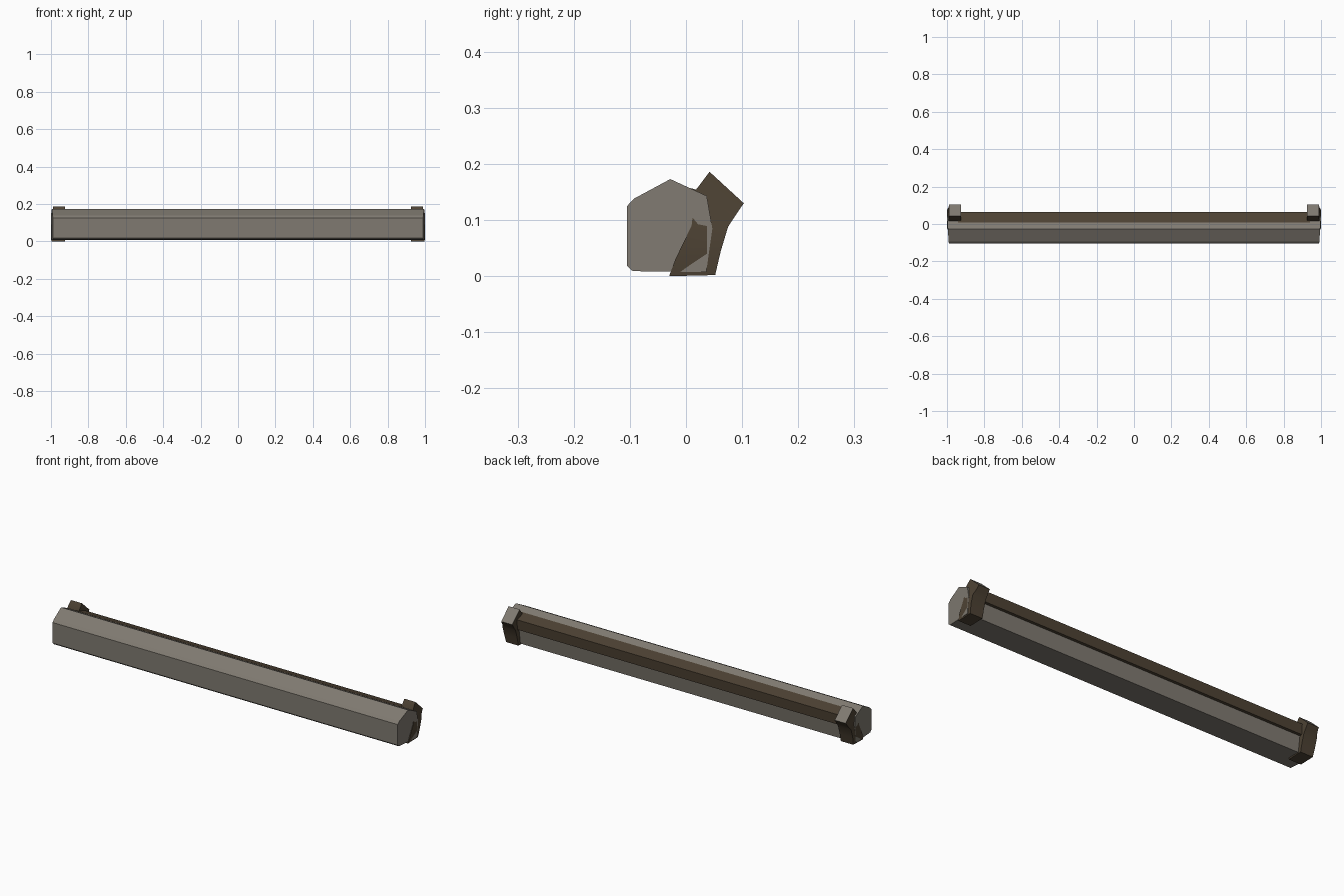
import bpy, bmesh

if "Cube" in bpy.data.objects:
    bpy.data.objects.remove(bpy.data.objects["Cube"])

def material(name, rgb):
    m = bpy.data.materials.new(name)
    m.diffuse_color = (*rgb, 1.0)
    m.use_nodes = True
    m.node_tree.nodes["Principled BSDF"].inputs["Base Color"].default_value = m.diffuse_color
    return m

stone = material("warm_grey", (0.215, 0.195, 0.165))
brown = material("dark_brown", (0.075, 0.055, 0.034))

def loft(name, sections, mats):
    """Skin a row of equal-length cross-sections and cap both ends."""
    bm = bmesh.new()
    rings = [[bm.verts.new(p) for p in s] for s in sections]
    n = len(rings[0])
    for a, b in zip(rings, rings[1:]):
        for i in range(n):
            j = (i + 1) % n
            bm.faces.new((a[i], a[j], b[j], b[i]))
    bm.faces.new(rings[0])
    bm.faces.new(rings[-1])
    bmesh.ops.recalc_face_normals(bm, faces=bm.faces)
    me = bpy.data.meshes.new(name)
    bm.to_mesh(me)
    bm.free()
    ob = bpy.data.objects.new(name, me)
    bpy.context.collection.objects.link(ob)
    for m in mats:
        me.materials.append(m)
    return ob

# Main beam: faceted profile, ends angled slightly outward to the back
beam = [(-.105, .018), (-.105, .125), (-.093, .138), (-.028, .173),
        (.037, .143), (.047, .085), (.036, .007), (-.095, .009)]
loft("beam", [[(s * (.99 + .07 * (y + .105)), y, z) for y, z in beam]
              for s in (-1, 1)], [stone])

# Brown rail along the upper back, between the brackets
rail = [(.008, .10), (.008, .157), (.064, .141), (.060, .088), (.03, .085)]
loft("back_rail", [[(s * .94, y, z) for y, z in rail] for s in (-1, 1)], [brown])

# Curved brackets at both ends: front y, front z, back y, back z, outer x
path = [(-.030, .000, .052, .002, .996),
        (-.019, .030, .062, .045, 1.0),
        (.010, .090, .075, .088, 1.0),
        (.017, .153, .088, .108, .992),
        (.042, .186, .103, .130, .988)]
for side, s in (("left", -1), ("right", 1)):
    ob = loft(side + "_bracket",
              [[(s * .925, fy, fz), (s * ox, fy, fz), (s * ox, by, bz), (s * .925, by, bz)]
               for fy, fz, by, bz, ox in path], [brown, stone])
    # grey upper end face
    for p in ob.data.polygons:
        if p.center.z > .15 and p.normal.z > .5 and p.normal.y > .3:
            p.material_index = 1
    bpy.ops.object.select_all(action='DESELECT')
    ob.select_set(True)
    bpy.context.view_layer.objects.active = ob
    bpy.ops.object.shade_smooth_by_angle(angle=0.6)
